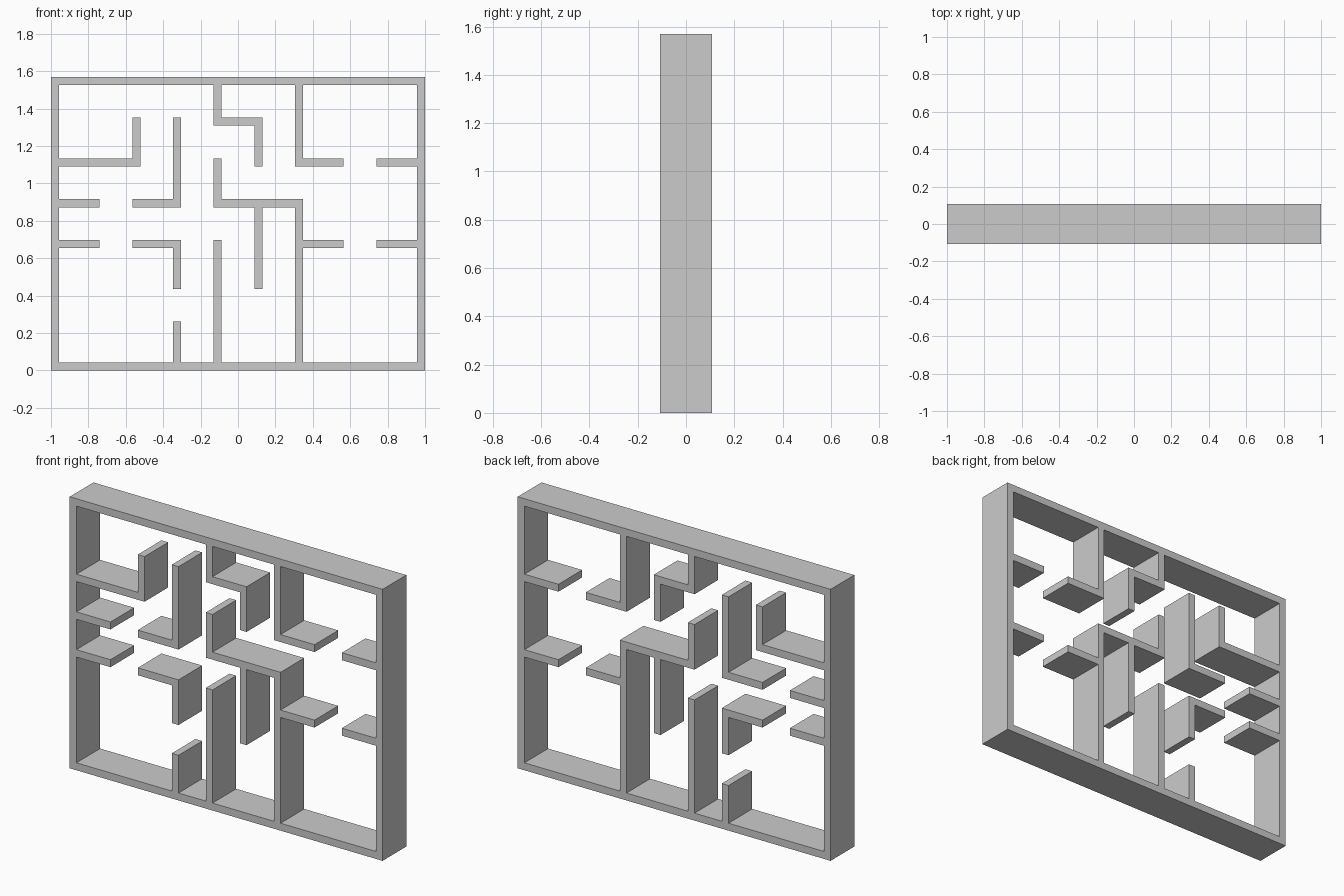
import bpy, bmesh, math

if "Cube" in bpy.data.objects:
    bpy.data.objects.remove(bpy.data.objects["Cube"])

T = 0.043                     # wall thickness
DX = (2 - T) / 9              # column spacing
DZ = (1.569 - T) / 7          # row spacing
DEPTH = 0.216

# Walls as (column, row, column, row) between grid posts
frame_walls = [
    (0, 0, 9, 0), (0, 7, 9, 7), (0, 0, 0, 7), (9, 0, 9, 7),   # outer frame
    (0, 5, 2, 5), (2, 5, 2, 6), (0, 4, 1, 4), (0, 3, 1, 3),   # left side
    (3, 0, 3, 1), (4, 0, 4, 3),                               # bottom stubs
    (4, 6, 4, 7), (4, 6, 5, 6), (5, 5, 5, 6),                 # top hook
    (6, 0, 6, 4), (4, 4, 6, 4), (4, 4, 4, 5), (5, 2, 5, 4),   # centre
    (6, 5, 6, 7), (6, 5, 7, 5), (6, 3, 7, 3),                 # right rooms
    (8, 5, 9, 5), (8, 3, 9, 3),
]
upper_corner = [(2, 4, 3, 4), (3, 4, 3, 6)]
lower_corner = [(2, 3, 3, 3), (3, 2, 3, 3)]


def edge(i, step):
    """Even indices start a post, odd indices start the gap after it."""
    return (i // 2) * step + (T if i % 2 else 0)


def build_walls(name, walls):
    # Fill the narrow/wide cells covered by walls, so junctions merge cleanly
    cells = {(i, k) for a, b, c, d in walls
             for i in range(2 * a, 2 * c + 1) for k in range(2 * b, 2 * d + 1)}
    bm = bmesh.new()
    verts = {}

    def vert(i, k):
        if (i, k) not in verts:
            verts[i, k] = bm.verts.new((edge(i, DX) - 1, -DEPTH / 2, edge(k, DZ)))
        return verts[i, k]

    for i, k in sorted(cells):
        bm.faces.new([vert(i, k), vert(i + 1, k), vert(i + 1, k + 1), vert(i, k + 1)])
    # Give the plan its depth
    ext = bmesh.ops.extrude_face_region(bm, geom=bm.faces[:], use_keep_orig=True)
    moved = [g for g in ext["geom"] if isinstance(g, bmesh.types.BMVert)]
    bmesh.ops.translate(bm, verts=moved, vec=(0, DEPTH, 0))
    bmesh.ops.recalc_face_normals(bm, faces=bm.faces[:])
    mesh = bpy.data.meshes.new(name)
    bm.to_mesh(mesh)
    bm.free()
    obj = bpy.data.objects.new(name, mesh)
    bpy.context.collection.objects.link(obj)
    return obj


build_walls("maze_frame", frame_walls)
build_walls("upper_corner_wall", upper_corner)
build_walls("lower_corner_wall", lower_corner)
